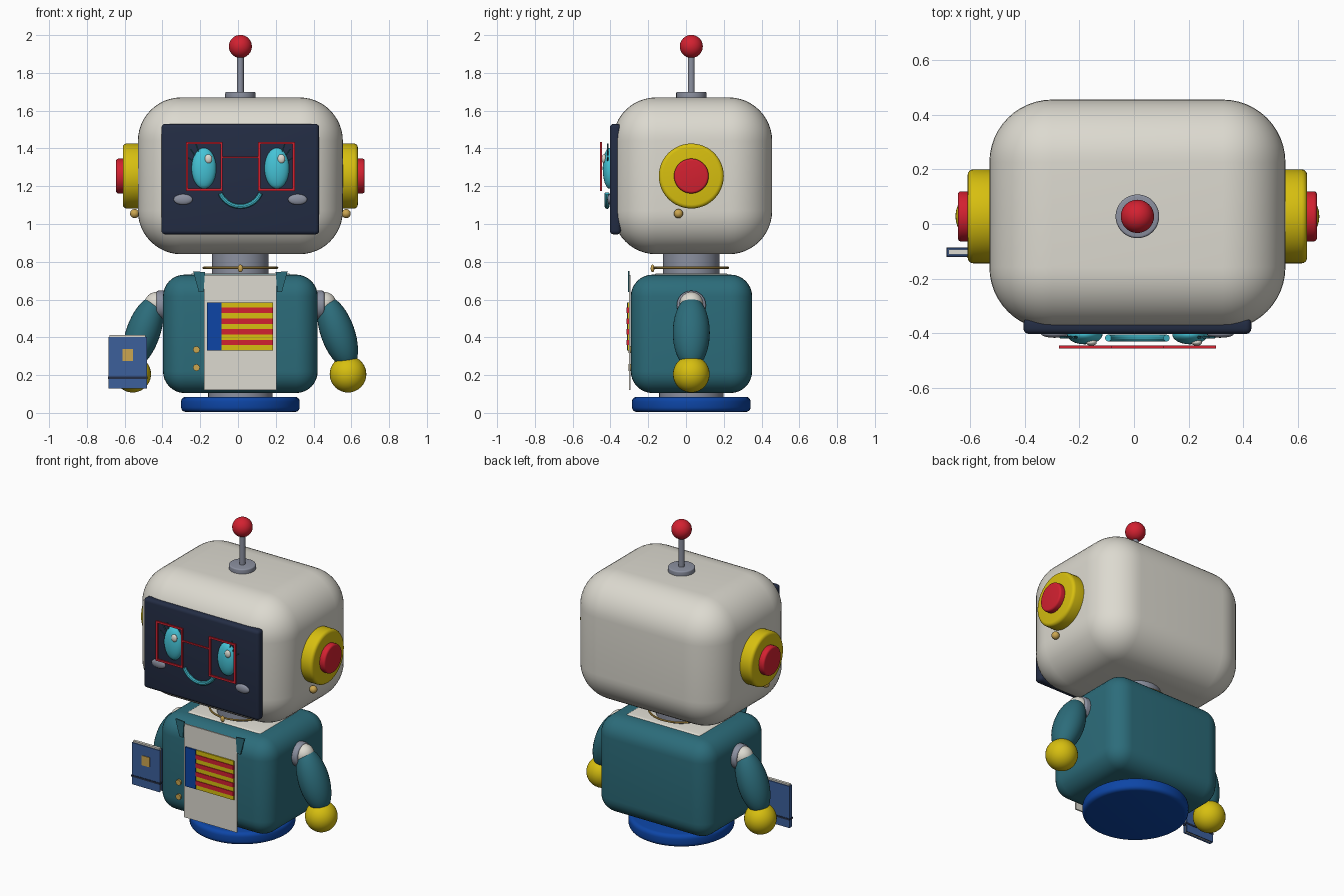
import bpy, bmesh, math
from mathutils import Matrix, Vector

if "Cube" in bpy.data.objects:
    bpy.data.objects.remove(bpy.data.objects["Cube"])

CX, CY = 0.0125, 0.028   # axis of the figure


def mat(name, rgb):
    m = bpy.data.materials.new(name)
    m.diffuse_color = (*rgb, 1)
    m.use_nodes = True
    m.node_tree.nodes["Principled BSDF"].inputs["Base Color"].default_value = m.diffuse_color
    return m


CREAM = mat("cream", (0.72, 0.70, 0.63))
NAVY = mat("navy", (0.017, 0.026, 0.058))
TEAL = mat("teal", (0.025, 0.15, 0.195))
BLUE = mat("blue", (0.004, 0.06, 0.38))
YELLOW = mat("yellow", (0.68, 0.52, 0.005))
RED = mat("red", (0.65, 0.015, 0.03))
GREY = mat("grey", (0.26, 0.28, 0.35))
CYAN = mat("cyan", (0.06, 0.55, 0.68))
GOLD = mat("gold", (0.60, 0.38, 0.08))
COVER = mat("book_blue", (0.045, 0.115, 0.33))


def finish(name, bm, m):
    bmesh.ops.recalc_face_normals(bm, faces=bm.faces)
    me = bpy.data.meshes.new(name)
    bm.to_mesh(me)
    bm.free()
    me.shade_smooth()
    me.set_sharp_from_angle(angle=math.radians(35))
    me.materials.append(m)
    ob = bpy.data.objects.new(name, me)
    bpy.context.collection.objects.link(ob)
    return ob


def box(name, x, y, z, m, r=0, seg=3):
    """Box from (min, max) ranges with optional rounded edges."""
    bm = bmesh.new()
    bmesh.ops.create_cube(bm, size=1)
    for v in bm.verts:
        for i, (a, b) in enumerate((x, y, z)):
            v.co[i] = a if v.co[i] < 0 else b
    if r:
        bmesh.ops.bevel(bm, geom=bm.edges[:], offset=r, segments=seg, profile=0.5, affect='EDGES')
    return finish(name, bm, m)


def cyl(name, start, end, radius, m, r=0, n=48):
    """Cylinder between two points with optional rounded rims."""
    a, b = Vector(start), Vector(end)
    bm = bmesh.new()
    bmesh.ops.create_cone(bm, cap_ends=True, segments=n, radius1=radius, radius2=radius, depth=(b - a).length)
    if r:
        rims = [e for e in bm.edges if any(len(f.verts) > 4 for f in e.link_faces)]
        bmesh.ops.bevel(bm, geom=rims, offset=r, segments=4, profile=0.5, affect='EDGES')
    rot = (b - a).to_track_quat('Z', 'Y').to_matrix().to_4x4()
    bm.transform(Matrix.Translation((a + b) / 2) @ rot)
    return finish(name, bm, m)


def ball(name, c, size, m, tilt=0):
    """Ellipsoid with given half sizes, tilted about y."""
    bm = bmesh.new()
    bmesh.ops.create_uvsphere(bm, u_segments=32, v_segments=20, radius=1)
    bm.transform(Matrix.Translation(c) @ Matrix.Rotation(tilt, 4, 'Y') @ Matrix.Diagonal((*size, 1)))
    return finish(name, bm, m)


def tube(name, pts, radius, m, closed=False, n=10):
    """Round tube along a list of points."""
    pts = [Vector(p) for p in pts]
    bm = bmesh.new()
    rings = []
    for i, p in enumerate(pts):
        nxt = pts[(i + 1) % len(pts)] if closed else pts[min(i + 1, len(pts) - 1)]
        prv = pts[i - 1] if closed else pts[max(i - 1, 0)]
        q = (nxt - prv).to_track_quat('Z', 'Y')
        rings.append([bm.verts.new(p + q @ Vector((radius * math.cos(t), radius * math.sin(t), 0)))
                      for t in (2 * math.pi * k / n for k in range(n))])
    for i in range(len(rings) if closed else len(rings) - 1):
        a, b = rings[i], rings[(i + 1) % len(rings)]
        for k in range(n):
            bm.faces.new((a[k], a[(k + 1) % n], b[(k + 1) % n], b[k]))
    if not closed:
        bm.faces.new(rings[0])
        bm.faces.new(rings[-1])
    return finish(name, bm, m)


def plate(name, outline, y0, y1, m):
    """Flat plate from an x-z outline."""
    bm = bmesh.new()
    f = bm.faces.new([bm.verts.new((x, y0, z)) for x, z in outline])
    ext = bmesh.ops.extrude_face_region(bm, geom=[f])
    bmesh.ops.translate(bm, vec=(0, y1 - y0, 0), verts=[v for v in ext['geom'] if isinstance(v, bmesh.types.BMVert)])
    return finish(name, bm, m)


# base, body and neck
cyl("base", (CX, CY, 0.005), (CX, CY, 0.085), 0.314, BLUE, 0.025, 64)
cyl("waist", (CX, CY, 0.07), (CX, CY, 0.12), 0.17, GREY)
box("jacket", (-0.397, 0.422), (-0.292, 0.35), (0.105, 0.732), TEAL, 0.115, 8)
box("shirt_top", (CX - 0.27, CX + 0.27), (CY - 0.2, CY + 0.2), (0.6, 0.739), CREAM, 0.02)
cyl("neck", (CX, CY, 0.72), (CX, CY, 0.88), 0.15, GREY)
tube("necklace", [(CX + 0.195 * math.cos(t), CY + 0.195 * math.sin(t), 0.768)
                  for t in (2 * math.pi * k / 48 for k in range(48))], 0.006, GOLD, True, 8)
ball("pendant", (CX, CY - 0.205, 0.765), (0.014, 0.01, 0.02), GOLD)

# shirt front, lapels, buttons
box("shirt_front", (-0.18, 0.203), (-0.302, -0.293), (0.12, 0.73), CREAM)
for s in (-1, 1):
    plate("lapel", [(CX + s * x, z) for x, z in ((0.25, 0.75), (0.187, 0.745), (0.195, 0.64), (0.22, 0.64))],
          -0.308, -0.299, TEAL)
for z in (0.24, 0.335):
    cyl("button", (-0.22, -0.285, z), (-0.22, -0.304, z), 0.018, GOLD, 0, 16)

# striped chest badge
box("badge_field", (-0.165, -0.088), (-0.312, -0.3), (0.33, 0.585), BLUE)
h = 0.255 / 9
for i in range(9):
    d = 0.004 if i % 2 else 0
    box("badge_stripe", (-0.088, 0.185), (-0.31 - d, -0.3), (0.33 + i * h, 0.33 + (i + 1) * h), RED if i % 2 else YELLOW)

# head, face screen, antenna
box("head", (-0.53, 0.555), (-0.388, 0.456), (0.84, 1.67), CREAM, 0.23, 12)
box("face_screen", (-0.405, 0.43), (-0.403, -0.345), (0.945, 1.53), NAVY, 0.02, 4)
cyl("antenna_base", (CX, CY, 1.65), (CX, CY, 1.7), 0.08, GREY, 0.008)
cyl("antenna_rod", (CX, CY, 1.68), (CX, CY, 1.9), 0.018, GREY, 0, 20)
ball("antenna_ball", (CX, CY, 1.94), (0.061,) * 3, RED)

# mirrored parts
for s in (-1, 1):
    def X(d):
        return CX + s * d
    # ears and earrings
    cyl("ear", (X(0.50), CY, 1.254), (X(0.622), CY, 1.254), 0.172, YELLOW, 0.02)
    cyl("ear_cap", (X(0.60), CY, 1.254), (X(0.658), CY, 1.254), 0.092, RED, 0.012)
    ball("earring", (X(0.56), -0.04, 1.055), (0.024,) * 3, GOLD)
    # shoulder, arm, hand
    cyl("shoulder_ring", (X(0.37), CY, 0.57), (X(0.445), CY, 0.57), 0.077, GREY, 0.012)
    ball("shoulder", (X(0.445), CY, 0.578), (0.062,) * 3, CREAM)
    ball("arm", (X(0.515), CY, 0.425), (0.09, 0.098, 0.2), TEAL, -s * 0.34)
    ball("hand", (X(0.57), CY, 0.205), (0.097,) * 3, YELLOW)
    # eye, highlight, cheek, lashes
    ball("eye", (X(0.193), -0.405, 1.295), (0.065, 0.036, 0.108), CYAN)
    ball("eye_highlight", (CX + s * 0.193 + 0.024, -0.434, 1.345), (0.02, 0.012, 0.024), CREAM)
    ball("cheek", (X(0.303), -0.403, 1.13), (0.05, 0.014, 0.028), GREY)
    for a in (25, 45, 65):
        c, t = math.cos(math.radians(a)), math.sin(math.radians(a))
        tube("eyelash", [(X(0.193 + r * c * 0.8), -0.415, 1.295 + r * t * 1.15) for r in (0.085, 0.125)], 0.004, TEAL, n=6)
    # glasses frame
    x0, x1, z0, z1, w = 0.094, 0.288, 1.175, 1.435, 0.012
    for a, b, c, d in ((x0, x1, z0, z0 + w), (x0, x1, z1 - w, z1), (x0, x0 + w, z0, z1), (x1 - w, x1, z0, z1)):
        box("glasses_rim", sorted((X(a), X(b))), (-0.456, -0.445), (c, d), RED)

box("glasses_bridge", (CX - 0.095, CX + 0.095), (-0.456, -0.446), (1.349, 1.358), RED)
tube("smile", [(CX + 0.117 * math.sin(t), -0.418, 1.21 - 0.117 * math.cos(t))
               for t in (math.radians(-66 + 132 * k / 20) for k in range(21))], 0.013, CYAN)

# book held at the left hand
for y in (-0.118, -0.094):
    box("book_cover", (-0.685, -0.482), (y, y + 0.006), (0.13, 0.402), COVER)
box("book_spine", (-0.685, -0.68), (-0.118, -0.088), (0.13, 0.402), COVER)
box("book_pages", (-0.68, -0.49), (-0.112, -0.094), (0.137, 0.412), CREAM)
box("book_label", (-0.612, -0.555), (-0.122, -0.117), (0.275, 0.338), GOLD)
box("book_band", (-0.687, -0.48), (-0.121, -0.086), (0.18, 0.192), NAVY)
